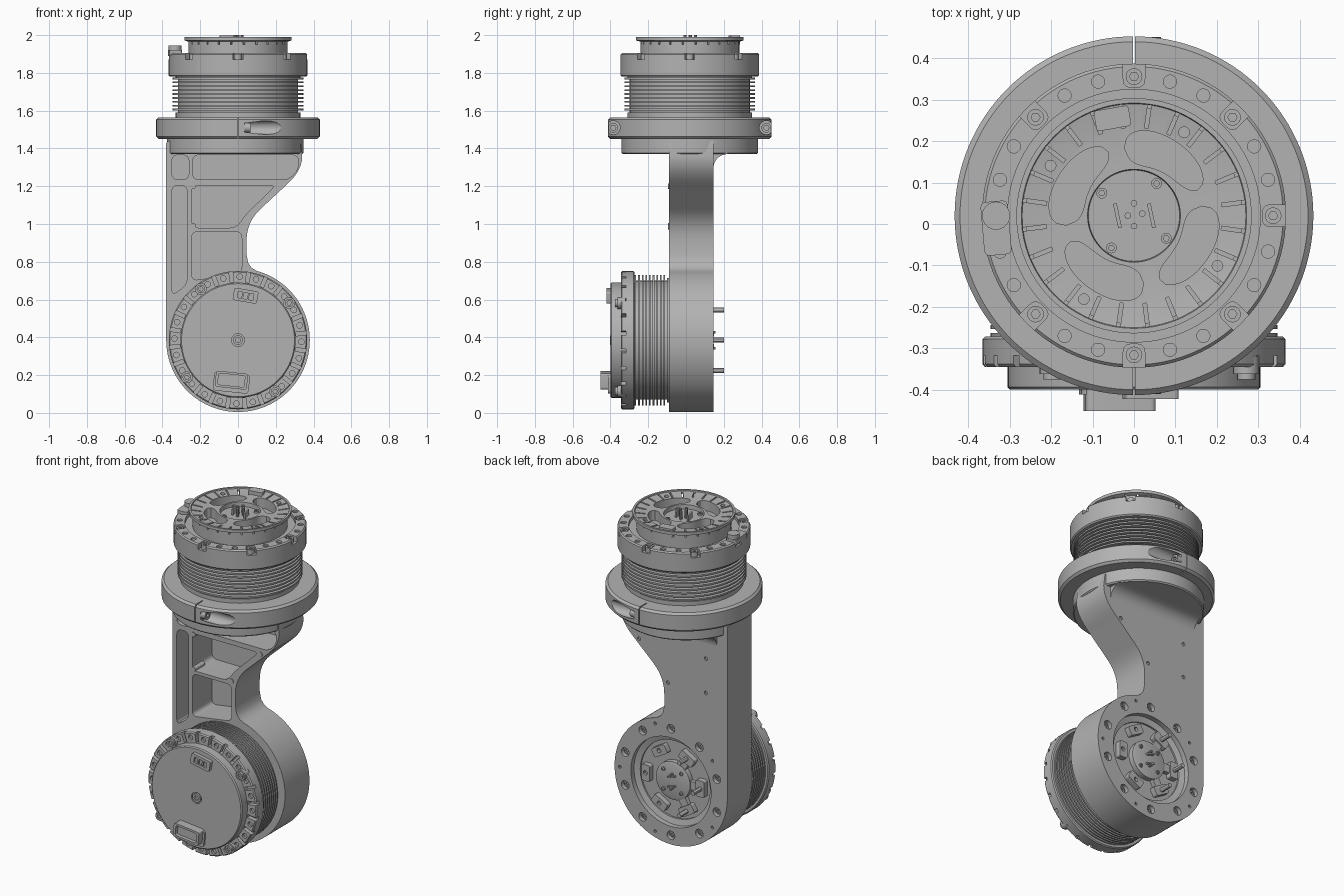
import bpy, bmesh, math
from mathutils import Matrix, Vector

cube = bpy.data.objects.get("Cube")
if cube:
    bpy.data.objects.remove(cube, do_unlink=True)

grey = bpy.data.materials.new("machined_grey")
grey.use_nodes = True
grey.diffuse_color = (0.45, 0.45, 0.45, 1)
grey.node_tree.nodes["Principled BSDF"].inputs["Base Color"].default_value = grey.diffuse_color

# Frames: upright joint axis, front-facing plane (local z points to -y), lower joint axis
UP = Matrix.Translation((0, 0.02, 0))
FRONT = Matrix.Rotation(math.pi / 2, 4, 'X')
LOW = Matrix.Translation((0, 0, 0.385)) @ FRONT


def polar(r, deg):
    a = math.radians(deg)
    return r * math.cos(a), r * math.sin(a)


def ring(count, start=0):
    return [start + 360 * i / count for i in range(count)]


def circle(r, cx=0, cy=0, n=20):
    return [(cx + x, cy + y) for x, y in (polar(r, a) for a in ring(n))]


def box(cx, cy, w, h, deg=0):
    c, s = polar(1, deg)
    corners = [(-w / 2, -h / 2), (w / 2, -h / 2), (w / 2, h / 2), (-w / 2, h / 2)]
    return [(cx + x * c - y * s, cy + x * s + y * c) for x, y in corners]


def spoke(r0, r1, w, deg):
    return box(*polar((r0 + r1) / 2, deg), r1 - r0, w, deg)


def rounded(pts, r, n=6):
    out = []
    for i, p in enumerate(pts):
        p, a, b = Vector(p), Vector(pts[i - 1]), Vector(pts[(i + 1) % len(pts)])
        s = p + (a - p).normalized() * min(r, (a - p).length * 0.49)
        e = p + (b - p).normalized() * min(r, (b - p).length * 0.49)
        for t in (k / n for k in range(n + 1)):
            out.append(tuple(s * (1 - t) ** 2 + p * 2 * t * (1 - t) + e * t * t))
    return out


def prisms(*items):
    bm = bmesh.new()
    for pts, z0, z1 in items:
        lo = [bm.verts.new((x, y, z0)) for x, y in pts]
        hi = [bm.verts.new((x, y, z1)) for x, y in pts]
        bm.faces.new(lo)
        bm.faces.new(hi)
        for i in range(len(pts)):
            bm.faces.new((lo[i - 1], lo[i], hi[i], hi[i - 1]))
    return bm


def lathe(profile, steps=96):
    bm = bmesh.new()
    vs = [bm.verts.new((r, 0, z)) for r, z in profile]
    es = [bm.edges.new(pair) for pair in zip(vs, vs[1:])]
    bmesh.ops.spin(bm, geom=vs + es, cent=(0, 0, 0), axis=(0, 0, 1),
                   angle=math.tau, steps=steps, use_merge=True)
    bmesh.ops.remove_doubles(bm, verts=bm.verts[:], dist=1e-5)
    return bm


def fins(z0, z1, core, tip, count):
    pitch = (z1 - z0) / count
    pts = []
    for i in range(count):
        z = z0 + i * pitch
        pts += [(core, z), (core, z + pitch * 0.55), (tip, z + pitch * 0.55), (tip, z + pitch)]
    return pts


def make(name, bm, frame, cuts=None, cut_frame=None):
    def to_object(label, data, mat):
        data.transform(mat)
        bmesh.ops.recalc_face_normals(data, faces=data.faces[:])
        mesh = bpy.data.meshes.new(label)
        data.to_mesh(mesh)
        data.free()
        ob = bpy.data.objects.new(label, mesh)
        bpy.context.collection.objects.link(ob)
        return ob
    ob = to_object(name, bm, frame)
    ob.data.materials.append(grey)
    bpy.ops.object.select_all(action='DESELECT')
    ob.select_set(True)
    bpy.context.view_layer.objects.active = ob
    if cuts:
        cutter = to_object(name + "_cutter", cuts, cut_frame or frame)
        cutter.data.materials.append(grey)
        cutter.hide_render = True
        mod = ob.modifiers.new("cut", 'BOOLEAN')
        mod.operation, mod.solver, mod.object = 'DIFFERENCE', 'EXACT', cutter
        bpy.ops.object.modifier_apply(modifier=mod.name)
        bpy.data.objects.remove(cutter, do_unlink=True)
    bpy.ops.object.shade_smooth_by_angle(angle=math.radians(30))
    return ob


def bolts(name, spots, r, z0, z1, frame):
    items = [(circle(r, x, y), z0, z1) for x, y in spots]
    sockets = [(circle(r * 0.55, x, y, 6), z1 - r * 0.5, z1 + 1) for x, y in spots]
    make(name, prisms(*items), frame, prisms(*sockets))


# Arm: one plate with a round lower end, pocketed at the front and recessed at the back
arc = [polar(0.38, a) for a in range(75, -181, -3)]
outline = [(x, z + 0.385) for x, z in arc]
outline += [(-0.38, 1.43), (-0.37, 1.44), (0.33, 1.44)]
outline += rounded([(0.34, 1.44), (0.34, 1.285), (0.045, 1.01), (0.045, 0.78)], 0.1)[7:21]
outline += [(0.045, 0.84), (0.054, 0.795), (0.072, 0.768)]
pockets = [
    [(-0.24, 1.235), (0.27, 1.235), (0.32, 1.29), (0.32, 1.365), (-0.24, 1.365)],
    [(-0.35, 1.235), (-0.26, 1.235), (-0.26, 1.365), (-0.35, 1.365)],
    [(-0.35, 0.62), (-0.27, 0.68), (-0.27, 1.205), (-0.35, 1.205)],
    [(-0.245, 0.98), (-0.01, 0.98), (0.04, 1.05), (0.2, 1.205), (-0.245, 1.205)],
    [(-0.245, 0.7), (0.02, 0.74), (0.02, 0.96), (-0.245, 0.96)]]
posts = [(0.215, 1.2), (-0.235, 1.2), (-0.235, 0.99), (0.02, 0.985)]
cuts = [(rounded(p, 0.035), -0.1, 0.2) for p in pockets]
cuts += [(circle(0.27, 0, 0.385, 72), -0.2, -0.095)]
cuts += [(circle(0.026, x, z + 0.385), -0.2, -0.12) for x, z in (polar(0.325, a) for a in ring(10, 18))]
cuts += [(circle(0.009, x, z + 0.385, 10), -0.2, -0.125) for x, z in (polar(0.345, a) for a in ring(5))]
cuts += [(circle(0.011, x, z, 12), -0.2, -0.135) for x, z in posts]
make("arm_plate", prisms((outline, -0.145, 0.09)), FRONT, prisms(*cuts))
make("pocket_screws", prisms(*[(circle(0.014, x, z, 12), 0.0, 0.094) for x, z in posts]), FRONT)
bolts("rear_bolts", [polar(0.325, a) for a in ring(10, 18)], 0.017, 0.11, 0.128,
      LOW @ Matrix.Rotation(math.pi, 4, 'Y'))

# Flange joining the arm to the upper joint, with a fillet at the back
make("arm_flange", lathe([(0, 1.37), (0.355, 1.37), (0.362, 1.377), (0.362, 1.46), (0, 1.46)]),
     Matrix.Translation((-0.015, 0.02, 0)))
fillet = [(0.14, 1.375), (0.14, 1.295)]
fillet += [(0.22 + x, 1.295 + z) for x, z in (polar(0.075, a) for a in range(180, 89, -10))]
SIDE = Matrix(((0, 0, 1, 0), (1, 0, 0, 0), (0, 1, 0, 0), (0, 0, 0, 1)))
make("flange_fillet", prisms((fillet + [(0.22, 1.375)], -0.31, 0.29)), SIDE)

# Clamp ring: split front and back, with a screw in a scooped groove at each split
clamp = [(0.3, 1.45), (0.42, 1.45), (0.433, 1.463), (0.433, 1.553), (0.42, 1.565), (0.3, 1.565), (0.3, 1.45)]
grooves = [(circle(0.036, 0.02 + s * 0.405, 1.51), 0.035, 0.6) for s in (-1, 1)]
splits = [(box(0.02 + s * 0.42, 1.51, 0.12, 0.2), -0.003, 0.003) for s in (-1, 1)]
make("clamp_ring", lathe(clamp, 128), UP, prisms(*grooves, *splits), SIDE)
bolts("clamp_screws", [(0.02 + s * 0.405, 1.51) for s in (-1, 1)], 0.026, 0.02, 0.065, SIDE)

# Upper joint: finned body, casing and notched cap
body = [(0, 1.5), (0.33, 1.5), (0.33, 1.59)] + fins(1.59, 1.775, 0.318, 0.346, 9)
body += [(0.33, 1.775), (0.33, 1.785), (0, 1.785)]
make("upper_fins", lathe(body), UP)
casing = [(0, 1.78), (0.36, 1.78), (0.367, 1.787), (0.367, 1.898), (0.36, 1.905),
          (0.305, 1.905), (0.305, 1.885), (0, 1.885)]
cuts = [(rounded(spoke(0.31, 0.4, 0.052, a), 0.02), 1.872, 2) for a in ring(8)]
cuts += [(circle(0.016, *polar(0.335, a), 14), 1.895, 2) for b in ring(8) for a in (b + 15, b + 30)]
make("upper_casing", lathe(casing), UP, prisms(*cuts))
bolts("upper_bolts", [polar(0.336, a) for a in ring(8)], 0.02, 1.86, 1.9, UP)
tab = rounded(box(-0.333, -0.03, 0.066, 0.13, 5), 0.015)
make("side_tab", prisms((tab, 1.89, 1.92), (circle(0.034, -0.333, 0), 1.89, 1.945)), UP)


# Output cap with radial slots and four curved pockets
def kidney(mid, n=14):
    us = [i / n for i in range(-n, n + 1)]
    width = [0.04 * (1 + 0.2 * u) * math.sqrt(1 - u ** 4) for u in us]
    outer = [polar(0.165 + w, mid + 38 * u) for u, w in zip(us, width)]
    inner = [polar(0.165 - w, mid + 38 * u) for u, w in zip(us, width)]
    return outer + inner[-2:0:-1]


cap = [(0, 1.88), (0.262, 1.88), (0.262, 1.965), (0.284, 1.972), (0.284, 1.99), (0.272, 1.99),
       (0.27, 1.984), (0.21, 1.975), (0.112, 1.975), (0.11, 1.95), (0, 1.95)]
cuts = [(kidney(a), 1.915, 2.1) for a in ring(4, 60)]
cuts += [(spoke(0.213, 0.27, 0.009, a), 1.95, 2.1) for a in ring(24, 7)]
cuts += [(circle(0.013, *polar(0.235, a), 14), 1.955, 2.1) for a in ring(4, 59)]
make("output_cap", lathe(cap), UP, prisms(*cuts))
make("cap_latch", prisms((rounded(box(-0.052, 0.235, 0.085, 0.05, 10), 0.008), 1.95, 1.998)), UP)
bolts("hub_screws", [polar(0.095, a) for a in ring(4, 55)], 0.013, 1.94, 1.962, UP)
pins = [(box(x, 0.0, 0.009, 0.06, 12), 1.94, 1.985) for x in (-0.04, 0.042)]
pins += [(circle(0.008, x, y, 10), 1.94, 2.0) for x, y in ((-0.015, 0), (0.02, 0.005), (0, 0.03), (0, -0.025))]
make("upper_contacts", prisms(*pins), UP)

# Lower joint: finned body, segmented casing and front cover
body = [(0, 0.05), (0.33, 0.05), (0.33, 0.1)] + fins(0.1, 0.272, 0.315, 0.346, 9) + [(0.33, 0.28), (0, 0.28)]
make("lower_fins", lathe(body), LOW)
casing = [(0, 0.272), (0.36, 0.272), (0.366, 0.278), (0.366, 0.338), (0.36, 0.345), (0, 0.345)]
cuts = [(spoke(0.308, 0.4, 0.02, a), 0.318, 0.5) for a in ring(24, 6)]
cuts += [(circle(0.015, *polar(0.336, a), 12), 0.33, 0.5) for a in ring(24, 13.5)]
make("lower_casing", lathe(casing), LOW, prisms(*cuts))
cover = [(0, 0.33), (0.305, 0.33), (0.305, 0.394), (0.299, 0.4), (0, 0.4)]
make("front_cover", lathe(cover), LOW, prisms((circle(0.034), 0.39, 0.5)))
corners = [polar(0.335, a) for a in ring(4, 36)]
make("cover_lugs", prisms(*[(circle(0.031, x, y), 0.32, 0.362) for x, y in corners]), LOW)
bolts("cover_bolts", corners, 0.022, 0.35, 0.375, LOW)
bolts("centre_screw", [(0, 0)], 0.026, 0.38, 0.402, LOW)

# Connectors on the front cover
slots = [(box(0.04 + d, 0.235 - d * 0.18, 0.022, 0.034, -10), 0.41, 0.5) for d in (-0.03, 0, 0.03)]
make("upper_connector", prisms((rounded(box(0.04, 0.235, 0.13, 0.066, -10), 0.012), 0.39, 0.422)),
     LOW, prisms(*slots))
socket = prisms((rounded(box(-0.035, -0.212, 0.14, 0.06, -6), 0.01), 0.43, 0.5))
make("lower_connector", prisms((rounded(box(-0.035, -0.212, 0.17, 0.085, -6), 0.015), 0.39, 0.452)), LOW, socket)
make("lower_connector_foot", prisms((rounded(box(-0.035, -0.225, 0.19, 0.1, -6), 0.02), 0.39, 0.412)), LOW)

# Output hub in the rear recess: six-armed spider with contacts
BACK = LOW @ Matrix.Rotation(math.pi, 4, 'Y')
make("rear_rim", lathe([(0.235, 0.09), (0.272, 0.09), (0.272, 0.115), (0.235, 0.105), (0.235, 0.09)]), BACK)
for a in ring(6):
    tip = polar(0.185, a)
    make("spider_arm", prisms((spoke(0.08, 0.19, 0.05, a), 0.08, 0.12),
         (rounded(spoke(0.155, 0.21, 0.1, a), 0.012), 0.08, 0.128)), BACK,
         prisms((circle(0.013, *tip, 12), 0.11, 0.2)))
make("spider_hub", lathe([(0, 0.08), (0.115, 0.08), (0.115, 0.125), (0.1, 0.13), (0, 0.13)], 64), BACK)
bolts("spider_screws", [polar(0.085, a) for a in ring(4, 45)], 0.012, 0.12, 0.137, BACK)
pins = [(box(0, y, 0.05, 0.009, 15), 0.12, 0.148) for y in (-0.03, 0.03)]
pins += [(circle(0.007, 0, y, 10), 0.12, 0.156) for y in (-0.043, 0.043)]
make("rear_contacts", prisms(*pins), BACK)
